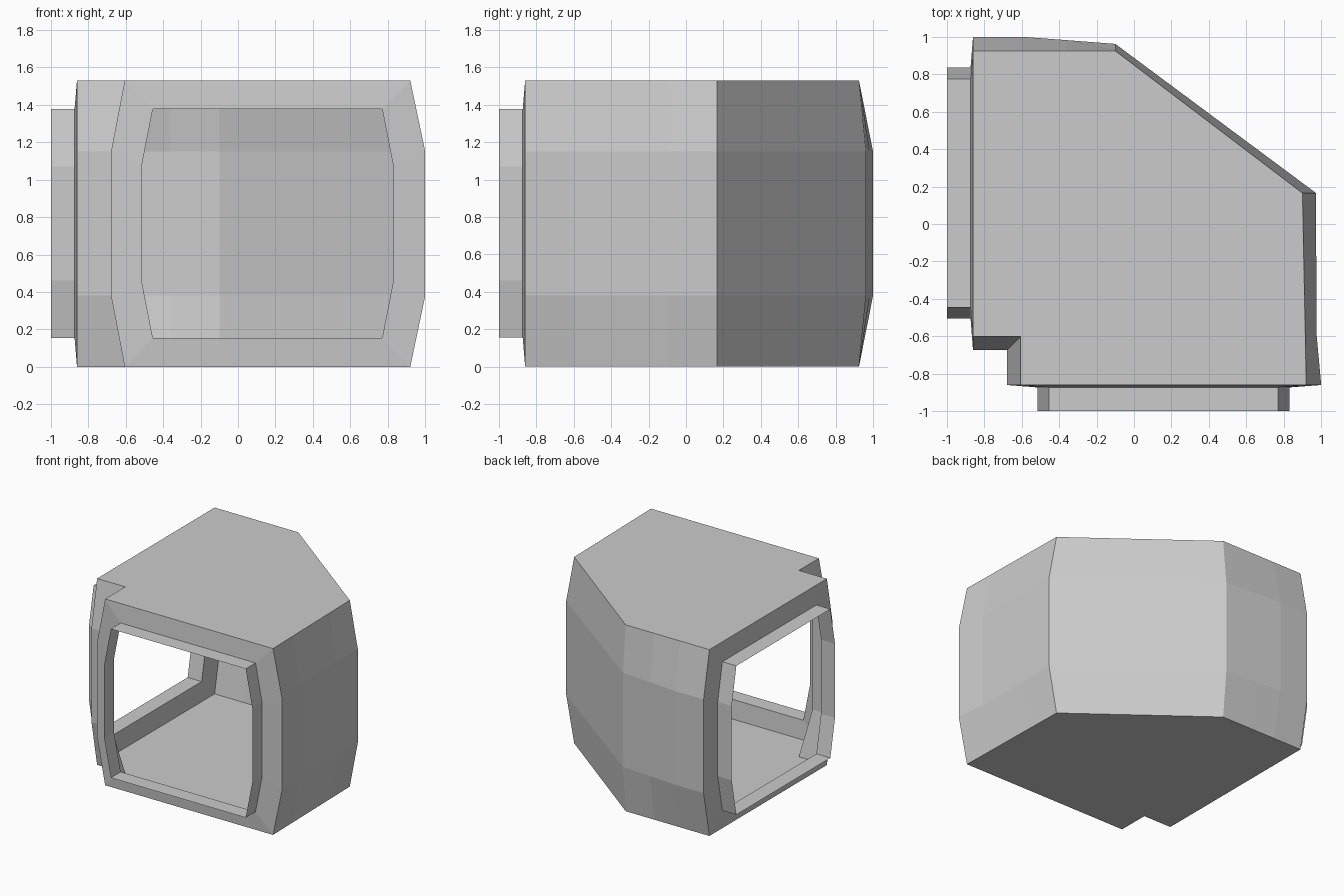
import bpy, bmesh

if "Cube" in bpy.data.objects:
    bpy.data.objects.remove(bpy.data.objects["Cube"])

H = 1.53
LEVELS = (0, 0.38, 1.15, H)


def make_object(name, strips, caps=()):
    """Join grids of points (rows of equal length) and flat caps into one sheet."""
    bm = bmesh.new()
    for rows in strips:
        grid = [[bm.verts.new(p) for p in row] for row in rows]
        for a, b in zip(grid, grid[1:]):
            for i in range(len(a) - 1):
                bm.faces.new((a[i], a[i + 1], b[i + 1], b[i]))
    for cap in caps:
        bm.faces.new([bm.verts.new(p) for p in cap])
    bmesh.ops.remove_doubles(bm, verts=bm.verts, dist=0.0005)
    bmesh.ops.recalc_face_normals(bm, faces=bm.faces)
    mesh = bpy.data.meshes.new(name)
    bm.to_mesh(mesh)
    bm.free()
    bpy.context.collection.objects.link(bpy.data.objects.new(name, mesh))


def wall(path):
    """Bulging wall: path holds (edge xy, middle xy) pairs."""
    return [[(*(e if z in (0, H) else m), z) for e, m in path] for z in LEVELS]


def section(lo, hi, inset_lo, inset_hi, zs, place):
    """Closed eight-sided opening outline."""
    z0, z1, z2, z3 = zs
    pts = [(lo + inset_lo, z0), (hi - inset_hi, z0), (hi, z1), (hi, z2),
           (hi - inset_hi, z3), (lo + inset_lo, z3), (lo, z2), (lo, z1)]
    return [place(u, z) for u, z in pts + pts[:1]]


# Walls of the corner module: long outer wall and small inside corner
outer = [((-0.86, 0.925), (-0.86, 1.0)), ((-0.60, 0.925), (-0.60, 1.0)),
         ((-0.36, 0.925), (-0.36, 0.982)), ((-0.10, 0.925), (-0.10, 0.962)),
         ((0.90, 0.165), (0.973, 0.165)), ((0.905, -0.10), (0.973, -0.10)),
         ((0.915, -0.60), (0.976, -0.60)), ((0.92, -0.86), (1.0, -0.86))]
inner = [((-0.605, -0.86), (-0.678, -0.86)), ((-0.605, -0.60), (-0.678, -0.673)),
         ((-0.86, -0.60), (-0.86, -0.673))]
plan = [e for e, m in outer + inner]
make_object("corner_shell", [wall(outer), wall(inner)],
            [[(x, y, z) for x, y in plan] for z in (0, H)])

# Open doorways: sloped end face, then a projecting thin collar
FRAME_Z = (0.155, 0.46, 1.07, 1.377)


def doorway(name, big, small, at):
    make_object(name, [[section(*big, LEVELS, at(-0.86)),
                        section(*small, FRAME_Z, at(-0.873)),
                        section(*small, FRAME_Z, at(-1.0))]])


doorway("front_doorway", (-0.678, 1.0, 0.073, 0.08), (-0.515, 0.83, 0.06, 0.06),
        lambda d: lambda u, z: (u, d, z))
doorway("left_doorway", (-0.673, 1.0, 0.073, 0.075), (-0.505, 0.835, 0.06, 0.06),
        lambda d: lambda u, z: (d, u, z))
